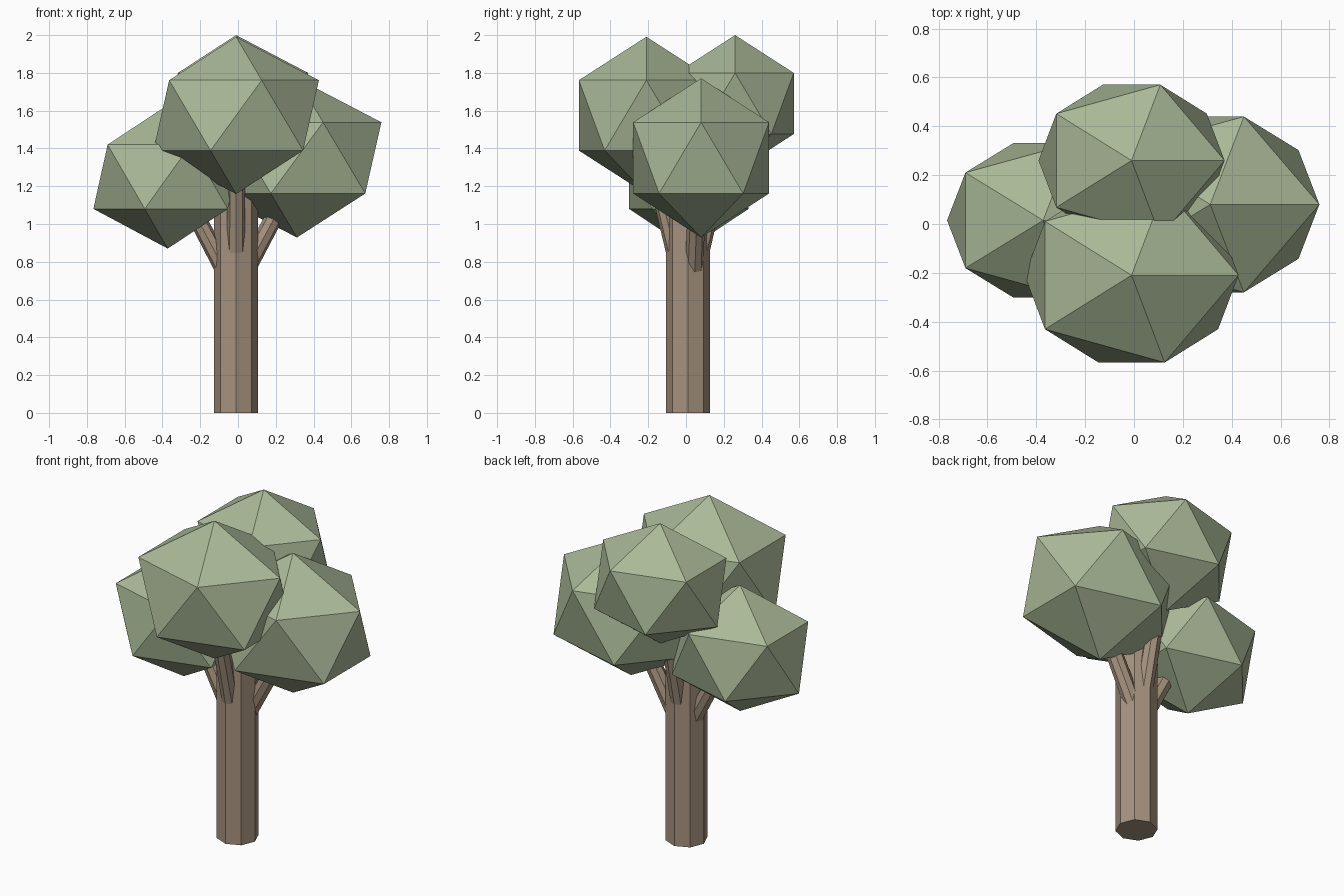
import bpy
from mathutils import Vector

cube = bpy.data.objects.get("Cube")
if cube:
    bpy.data.objects.remove(cube, do_unlink=True)


def make_material(name, rgb):
    mat = bpy.data.materials.new(name)
    mat.use_nodes = True
    mat.diffuse_color = (*rgb, 1)
    bsdf = mat.node_tree.nodes["Principled BSDF"]
    bsdf.inputs["Base Color"].default_value = (*rgb, 1)
    bsdf.inputs["Roughness"].default_value = 0.9
    return mat


bark = make_material("bark brown", (0.38, 0.29, 0.21))
leaf = make_material("leaf green", (0.40, 0.48, 0.31))


def finish(name, mat):
    obj = bpy.context.object
    obj.name = name
    obj.data.materials.append(mat)
    return obj


def limb(name, start, end, r_start, r_end):
    """Eight-sided tapered pole between two points."""
    a, b = Vector(start), Vector(end)
    bpy.ops.mesh.primitive_cone_add(
        vertices=8, radius1=r_start, radius2=r_end, depth=(b - a).length,
        location=(a + b) / 2, rotation=(b - a).to_track_quat("Z", "Y").to_euler())
    return finish(name, bark)


def foliage(name, centre, size):
    """Faceted leaf clump, stretched along each axis."""
    bpy.ops.mesh.primitive_ico_sphere_add(subdivisions=1, radius=1, location=centre)
    obj = finish(name, leaf)
    obj.scale = size
    return obj


# Trunk
bpy.ops.mesh.primitive_cylinder_add(vertices=8, radius=0.116, depth=1.3,
                                    location=(-0.01, 0.01, 0.65))
finish("trunk", bark)

# Branches fanning out of the trunk into each clump
limb("branch_left", (-0.01, 0.04, 0.66), (0.29, 0.06, 1.22), 0.05, 0.045)
limb("branch_right", (-0.01, 0.02, 0.64), (-0.30, 0.02, 1.19), 0.05, 0.045)
limb("branch_front", (-0.01, -0.01, 0.66), (-0.01, -0.18, 1.35), 0.05, 0.045)
limb("branch_back", (-0.01, 0.03, 0.66), (-0.01, 0.21, 1.42), 0.05, 0.045)

# Leaf clumps
foliage("foliage_front", (-0.01, -0.21, 1.575), (0.49, 0.42, 0.416))
foliage("foliage_back", (-0.01, 0.26, 1.638), (0.426, 0.365, 0.362))
foliage("foliage_left", (0.312, 0.08, 1.35), (0.50, 0.423, 0.4215))
foliage("foliage_right", (-0.372, 0.015, 1.25), (0.44, 0.372, 0.38))
